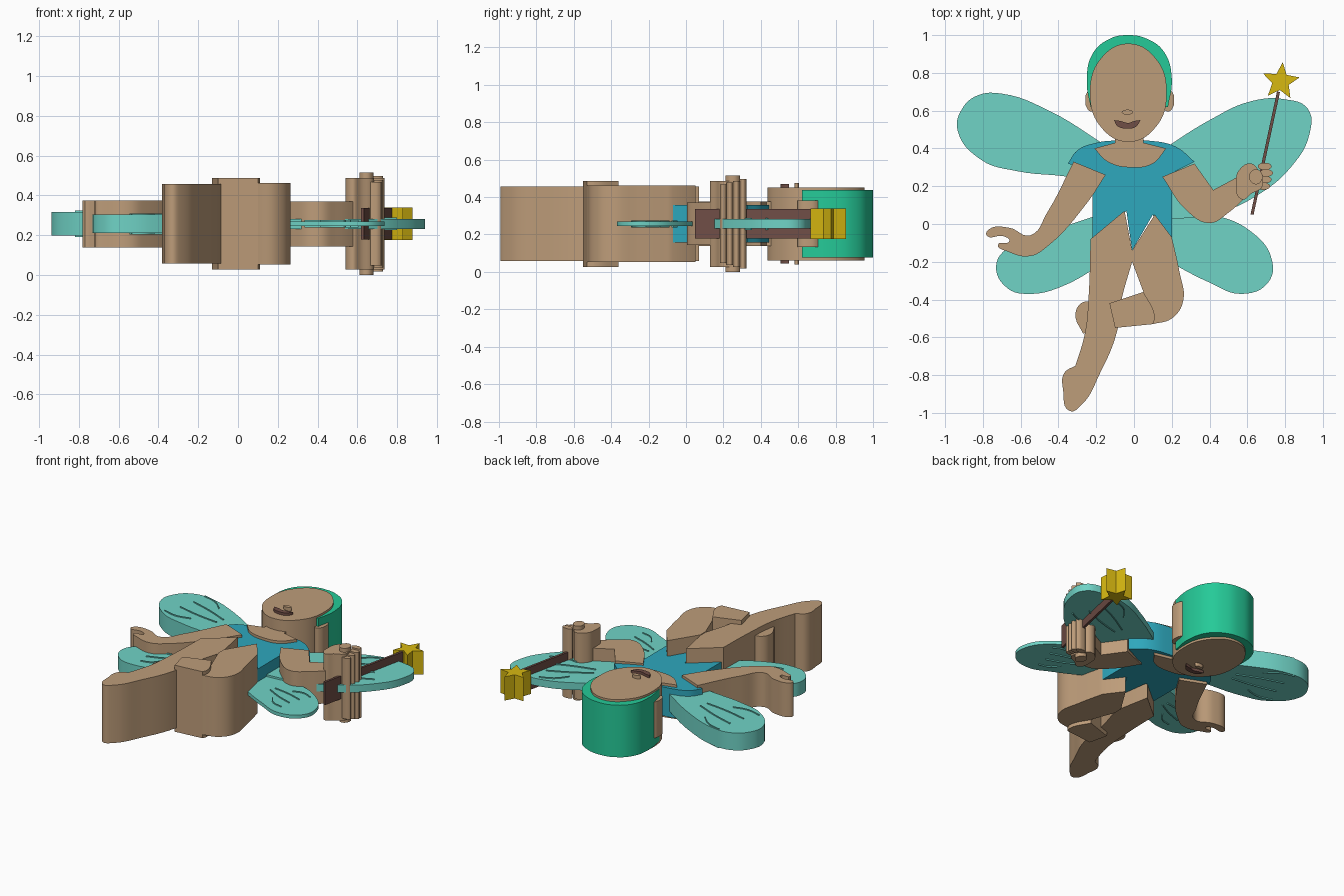
import bpy
import bmesh
from math import sin, cos, pi, radians
from mathutils import Vector

if "Cube" in bpy.data.objects:
    bpy.data.objects.remove(bpy.data.objects["Cube"], do_unlink=True)

MID = 0.257      # height of the common middle plane
C = "corner"     # marks a sharp outline point


def material(name, red, green, blue):
    linear = [((v / 255 + 0.055) / 1.055) ** 2.4 for v in (red, green, blue)]
    mat = bpy.data.materials.new(name)
    mat.use_nodes = True
    mat.diffuse_color = (*linear, 1)
    shader = next(n for n in mat.node_tree.nodes if n.type == "BSDF_PRINCIPLED")
    shader.inputs["Base Color"].default_value = (*linear, 1)
    return mat


skin = material("skin tan", 190, 157, 122)
wing_teal = material("wing teal", 112, 211, 198)
shirt_blue = material("shirt blue", 46, 168, 189)
hair_green = material("hair green", 37, 202, 152)
star_yellow = material("star yellow", 215, 184, 17)
dark_brown = material("dark brown", 112, 78, 70)


def slab(name, outline, half, mat, resolution=6):
    """Fill a closed outline and thicken it evenly about the middle plane."""
    curve = bpy.data.curves.new(name, "CURVE")
    curve.dimensions = "2D"
    curve.fill_mode = "BOTH"
    curve.extrude = half
    curve.resolution_u = resolution
    spline = curve.splines.new("BEZIER")
    spline.bezier_points.add(len(outline) - 1)
    spline.use_cyclic_u = True
    for knot, point in zip(spline.bezier_points, outline):
        knot.co = (point[0], point[1], 0)
        kind = "VECTOR" if C in point else "AUTO"
        knot.handle_left_type = knot.handle_right_type = kind
    source = bpy.data.objects.new(name + " outline", curve)
    bpy.context.scene.collection.objects.link(source)
    graph = bpy.context.evaluated_depsgraph_get()
    mesh = bpy.data.meshes.new_from_object(source.evaluated_get(graph))
    bpy.data.objects.remove(source, do_unlink=True)
    bpy.data.curves.remove(curve)

    # Weld caps to walls, smooth the walls and keep the rims sharp
    bm = bmesh.new()
    bm.from_mesh(mesh)
    bmesh.ops.remove_doubles(bm, verts=bm.verts, dist=0.0001)
    bmesh.ops.recalc_face_normals(bm, faces=bm.faces)
    for face in bm.faces:
        face.smooth = True
        face.material_index = 0
    for edge in bm.edges:
        edge.smooth = edge.calc_face_angle(pi) < radians(30)
    bm.to_mesh(mesh)
    bm.free()
    mesh.name = name
    mesh.materials.clear()
    mesh.materials.append(mat)
    obj = bpy.data.objects.new(name, mesh)
    obj.location.z = MID
    bpy.context.scene.collection.objects.link(obj)
    return obj


def oval(x, y, rx, ry, count=8):
    turns = [2 * pi * i / count for i in range(count)]
    return [(x + rx * cos(t), y + ry * sin(t)) for t in turns]


def strip(start, end, width, bow=0.0):
    """Outline of a narrow, optionally bowed band between two points."""
    a, b = Vector(start), Vector(end)
    side = (b - a).orthogonal().normalized()
    middle = (a + b) / 2 + side * bow
    half = side * width / 2
    return [(*(a + half), C), tuple(middle + half), (*(b + half), C),
            (*(b - half), C), tuple(middle - half), (*(a - half), C)]


# Head
slab("hair", [(-0.23, 0.62, C), (-0.25, 0.75), (-0.22, 0.9), (-0.13, 0.98),
              (-0.03, 1.0), (0.07, 0.98), (0.16, 0.91), (0.2, 0.77),
              (0.18, 0.62, C)], 0.18, hair_green)
slab("face", oval(-0.03, 0.695, 0.203, 0.26), 0.195, skin, 10)
for side, x in (("left", 0.18), ("right", -0.225)):
    slab(side + "_ear", oval(x, 0.655, 0.033, 0.06), 0.125, skin)
slab("nose", oval(-0.035, 0.592, 0.03, 0.013), 0.218, skin)
slab("mouth", [(-0.105, 0.55, C), (-0.07, 0.545), (-0.03, 0.535), (0.0, 0.545),
               (0.035, 0.55, C), (0.01, 0.515), (-0.04, 0.505),
               (-0.09, 0.52)], 0.213, dark_brown)

# Torso
slab("neck", [(-0.1, 0.47, C), (-0.1, 0.43, C), (-0.21, 0.4, C), (-0.14, 0.33),
              (-0.03, 0.3), (0.1, 0.32), (0.17, 0.4, C), (0.05, 0.43, C),
              (0.05, 0.47, C)], 0.118, skin)
slab("shirt", [(-0.35, 0.32, C), (-0.3, 0.39), (-0.2, 0.43), (-0.1, 0.442),
               (0.07, 0.442), (0.22, 0.41), (0.32, 0.33, C), (0.16, 0.25, C),
               (0.2, 0.18, C), (0.2, -0.07, C), (0.1, 0.05, C),
               (-0.01, -0.14, C), (-0.04, 0.07, C), (-0.22, -0.08, C),
               (-0.22, 0.2, C), (-0.15, 0.26, C)], 0.1, shirt_blue)

# Legs
slab("right_leg", [(-0.05, 0.07, C), (-0.23, -0.08, C), (-0.24, -0.38),
                   (-0.26, -0.58), (-0.31, -0.75, C), (-0.37, -0.79),
                   (-0.375, -0.88), (-0.34, -0.99), (-0.28, -0.96),
                   (-0.18, -0.79), (-0.09, -0.57), (-0.07, -0.42),
                   (-0.01, -0.2, C), (-0.01, -0.14, C)], 0.2, skin)
slab("left_thigh", [(0.11, 0.05, C), (-0.01, -0.14, C), (-0.01, -0.2, C),
                    (0.05, -0.36, C), (0.1, -0.53, C), (0.2, -0.5),
                    (0.26, -0.41), (0.24, -0.25), (0.2, -0.07, C)], 0.205, skin)
slab("left_shin", [(-0.13, -0.42, C), (0.05, -0.36, C), (0.11, -0.49),
                   (0.1, -0.53, C), (-0.1, -0.55, C)], 0.23, skin)
slab("left_foot", [(-0.13, -0.43, C), (-0.23, -0.41), (-0.28, -0.42),
                   (-0.31, -0.48), (-0.27, -0.58, C), (-0.13, -0.55, C)],
     0.16, skin)

# Arms and hands
slab("right_arm", [(-0.32, 0.33, C), (-0.15, 0.26, C), (-0.25, 0.11),
                   (-0.46, -0.12), (-0.55, -0.17), (-0.67, -0.145),
                   (-0.72, -0.11), (-0.66, -0.09), (-0.69, -0.065),
                   (-0.78, -0.06), (-0.77, -0.03), (-0.66, -0.02),
                   (-0.55, -0.06), (-0.46, 0.06)], 0.118, skin)
slab("left_arm", [(0.32, 0.32, C), (0.15, 0.25, C), (0.28, 0.07), (0.4, 0.005),
                  (0.5, 0.06), (0.62, 0.17, C), (0.55, 0.25, C),
                  (0.42, 0.18, C)], 0.113, skin)
slab("left_hand", [(0.54, 0.23), (0.56, 0.29), (0.62, 0.32), (0.66, 0.28),
                   (0.68, 0.2), (0.62, 0.16), (0.57, 0.13)], 0.23, skin)
for i in range(4):
    slab("left_finger", oval(0.7 - 0.008 * abs(i - 2), 0.2 + 0.035 * i, 0.036, 0.019),
         0.21 + 0.01 * i, skin)
slab("left_thumb", oval(0.645, 0.25, 0.035, 0.04), 0.257, skin)

# Wand with star
slab("wand", strip((0.625, 0.05), (0.765, 0.7), 0.016), 0.079, dark_brown)
star = []
for i in range(10):
    reach = 0.046 if i % 2 else 0.102
    turn = radians(84 + 36 * i)
    star.append((0.777 + reach * cos(turn), 0.755 + reach * sin(turn), C))
slab("star", star, 0.082, star_yellow)

# Wings, each with raised veins fanning out from its root
wings = {
    "right_upper_wing": (0.06, (-0.14, 0.36), 165, 0.8, [
        (-0.14, 0.41, C), (-0.45, 0.6), (-0.7, 0.69), (-0.83, 0.68),
        (-0.91, 0.61), (-0.935, 0.5), (-0.81, 0.34), (-0.62, 0.28),
        (-0.35, 0.25), (-0.1, 0.2, C)]),
    "left_upper_wing": (0.025, (0.16, 0.25), 23, 0.76, [
        (0.16, 0.4, C), (0.4, 0.55), (0.62, 0.65), (0.8, 0.66), (0.92, 0.61),
        (0.93, 0.48), (0.83, 0.3), (0.65, 0.15), (0.45, 0.06), (0.15, 0.02, C)]),
    "right_lower_wing": (0.046, (-0.15, -0.05), 199, 0.54, [
        (-0.15, 0.06, C), (-0.45, -0.04), (-0.66, -0.12), (-0.73, -0.22),
        (-0.67, -0.34), (-0.55, -0.37), (-0.38, -0.33), (-0.15, -0.2, C)]),
    "left_lower_wing": (0.012, (0.13, -0.04), 342, 0.56, [
        (0.1, 0.05, C), (0.4, 0.05), (0.62, -0.04), (0.73, -0.19),
        (0.71, -0.31), (0.57, -0.37), (0.4, -0.31), (0.15, -0.18, C)]),
}
for name, (half, root, heading, span, outline) in wings.items():
    slab(name, outline, half, wing_teal)
    for spread in (-14, -5, 5, 14):
        turn = radians(heading + spread)
        ray = Vector((cos(turn), sin(turn)))
        near, far = (0.6, 0.85) if abs(spread) > 10 else (0.4, 0.8)
        start, end = (Vector(root) + ray * span * part for part in (near, far))
        slab(name + "_vein", strip(start, end, 0.006, spread * 0.0015),
             half + 0.007, wing_teal)
